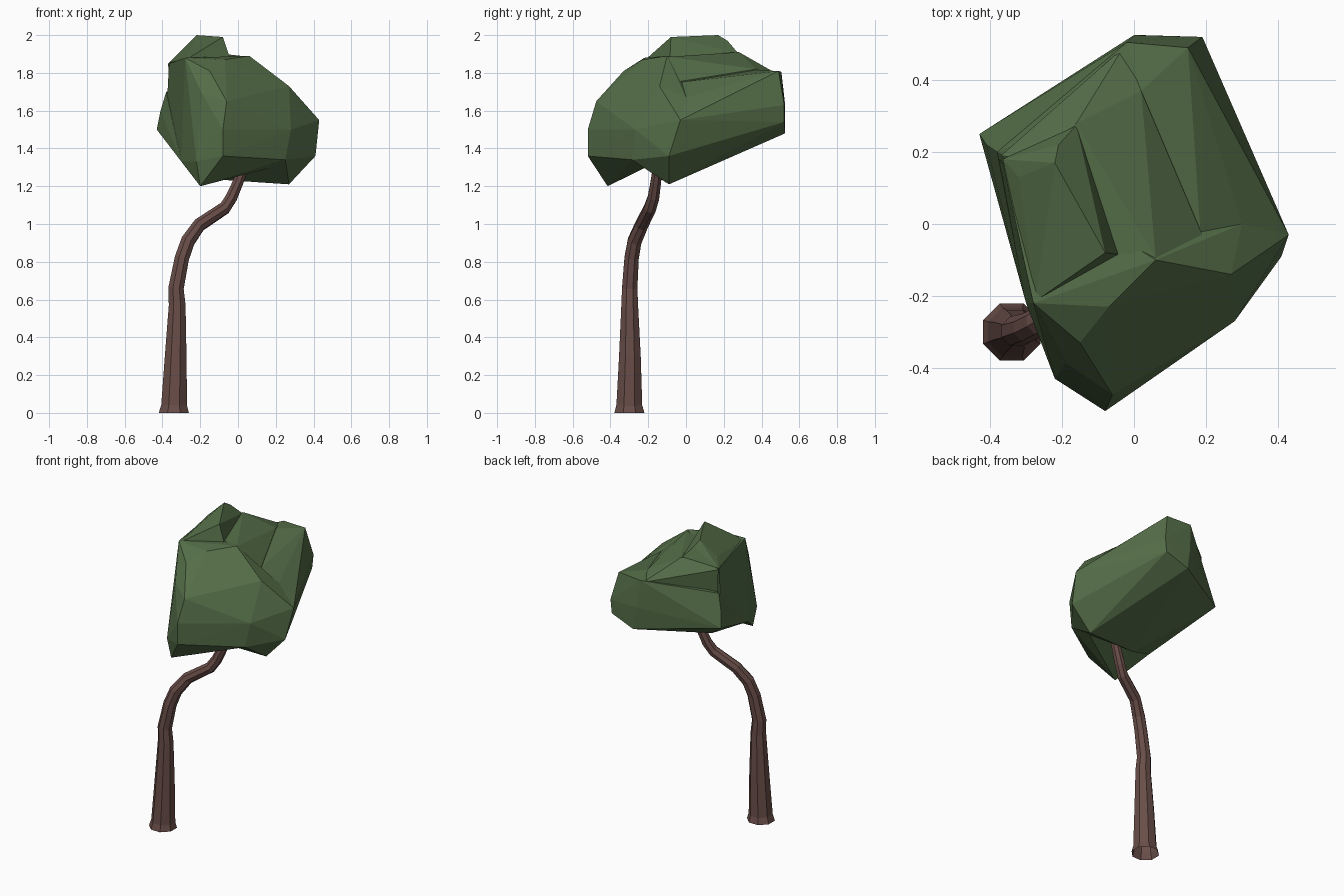
import bpy, bmesh, math
from mathutils import Vector

if "Cube" in bpy.data.objects:
    bpy.data.objects.remove(bpy.data.objects["Cube"])


def material(name, rgb):
    m = bpy.data.materials.new(name)
    m.diffuse_color = (*rgb, 1)
    m.use_nodes = True
    m.node_tree.nodes["Principled BSDF"].inputs["Base Color"].default_value = m.diffuse_color
    return m


def make_object(name, bm, mat):
    bmesh.ops.recalc_face_normals(bm, faces=bm.faces)
    me = bpy.data.meshes.new(name)
    bm.to_mesh(me)
    bm.free()
    me.materials.append(mat)
    ob = bpy.data.objects.new(name, me)
    bpy.context.collection.objects.link(ob)
    return ob


def hull(name, pts, mat):
    bm = bmesh.new()
    for p in pts:
        bm.verts.new(p)
    bmesh.ops.convex_hull(bm, input=bm.verts)
    loose = [v for v in bm.verts if not v.link_faces]
    bmesh.ops.delete(bm, geom=loose, context='VERTS')
    return make_object(name, bm, mat)


bark = material("bark", (0.14, 0.075, 0.065))
green = material("leaves", (0.09, 0.155, 0.065))

# Trunk: open eight-sided tube swept along a bent path (x, y, z, radius)
path = [(-.34, -.30, 0, .086), (-.338, -.30, .04, .074), (-.33, -.297, .30, .062),
        (-.322, -.298, .57, .048), (-.328, -.298, .66, .044), (-.297, -.288, .82, .041),
        (-.265, -.272, .91, .040), (-.205, -.235, .995, .037), (-.07, -.19, 1.085, .035),
        (-.035, -.172, 1.14, .033), (0, -.16, 1.22, .030), (.03, -.15, 1.30, .028)]
bm = bmesh.new()
rings = []
for i, (x, y, z, r) in enumerate(path):
    a, b = Vector(path[max(i - 1, 0)][:3]), Vector(path[min(i + 1, len(path) - 1)][:3])
    d = (b - a).normalized() if i else Vector((0, 0, 1))
    q = Vector((0, 0, 1)).rotation_difference(d)
    rings.append([bm.verts.new(Vector((x, y, z)) + q @ Vector((
        r * math.cos((k + .5) * math.pi / 4), r * math.sin((k + .5) * math.pi / 4), 0)))
        for k in range(8)])
for lo, hi in zip(rings, rings[1:]):
    for k in range(8):
        n = (k + 1) % 8
        bm.faces.new((lo[k], lo[n], hi[n], hi[k]))
make_object("trunk", bm, bark)

# Corners shared by the front and back foliage lobes
shared = [(.30, 0, 1.67), (.43, -.03, 1.55), (.41, -.09, 1.36), (.25, -.285, 1.34),
          (-.30, -.22, 1.33)]

# Back lobe: wide mass leaning up towards the back
foliage = hull("foliage", shared + [
    (.27, -.09, 1.21), (-.10, -.13, 1.235), (.19, .52, 1.63), (.18, .52, 1.54),
    (.02, .525, 1.48), (.15, .49, 1.81), (0, .525, 1.63), (-.02, .505, 1.805),
    (-.43, .25, 1.50), (-.41, .22, 1.60), (-.38, .20, 1.70),
    (.185, -.03, 1.75), (.02, .37, 1.815)], green)

# Front lobe: rounded front with a sloping ridge
front = hull("foliage_front", shared + [
    (-.28, -.22, 1.88), (.06, -.10, 1.89), (.19, -.05, 1.75), (.27, -.14, 1.73),
    (-.07, -.23, 1.87), (-.15, -.33, 1.81), (-.19, -.385, 1.69), (-.06, -.475, 1.65),
    (-.08, -.52, 1.50), (-.08, -.52, 1.36), (.28, -.27, 1.50), (-.22, -.43, 1.33),
    (-.20, -.415, 1.20), (-.365, .17, 1.85), (-.375, .18, 1.66)], green)

# Crown: slope falling from the crest to the back shelf
crown = hull("foliage_crown", [
    (-.16, .28, 1.91), (-.04, -.08, 1.885), (.06, -.095, 1.885), (.19, -.03, 1.755),
    (.02, .37, 1.82), (-.30, .18, 1.88), (-.03, .49, 1.79), (-.37, .19, 1.85),
    (.14, -.04, 1.60), (.02, .36, 1.62), (-.36, .18, 1.62)], green)

# Crest: small steep peak on the top left
crest = hull("foliage_crest", [
    (-.22, .17, 2.0), (-.08, -.08, 1.99), (-.04, -.085, 1.87), (-.25, -.13, 1.885),
    (-.21, .22, 1.97), (-.32, .13, 1.90), (-.365, .18, 1.855), (-.16, .275, 1.905),
    (-.275, -.215, 1.87), (-.20, .05, 1.60)], green)

# Merge the lobes into one surface
lobes = (front, crown, crest)
for lobe in lobes:
    mod = foliage.modifiers.new("merge", 'BOOLEAN')
    mod.operation = 'UNION'
    mod.solver = 'EXACT'
    mod.object = lobe
dg = bpy.context.evaluated_depsgraph_get()
merged = bpy.data.meshes.new_from_object(foliage.evaluated_get(dg))
foliage.modifiers.clear()
foliage.data = merged
for lobe in lobes:
    bpy.data.objects.remove(lobe)
